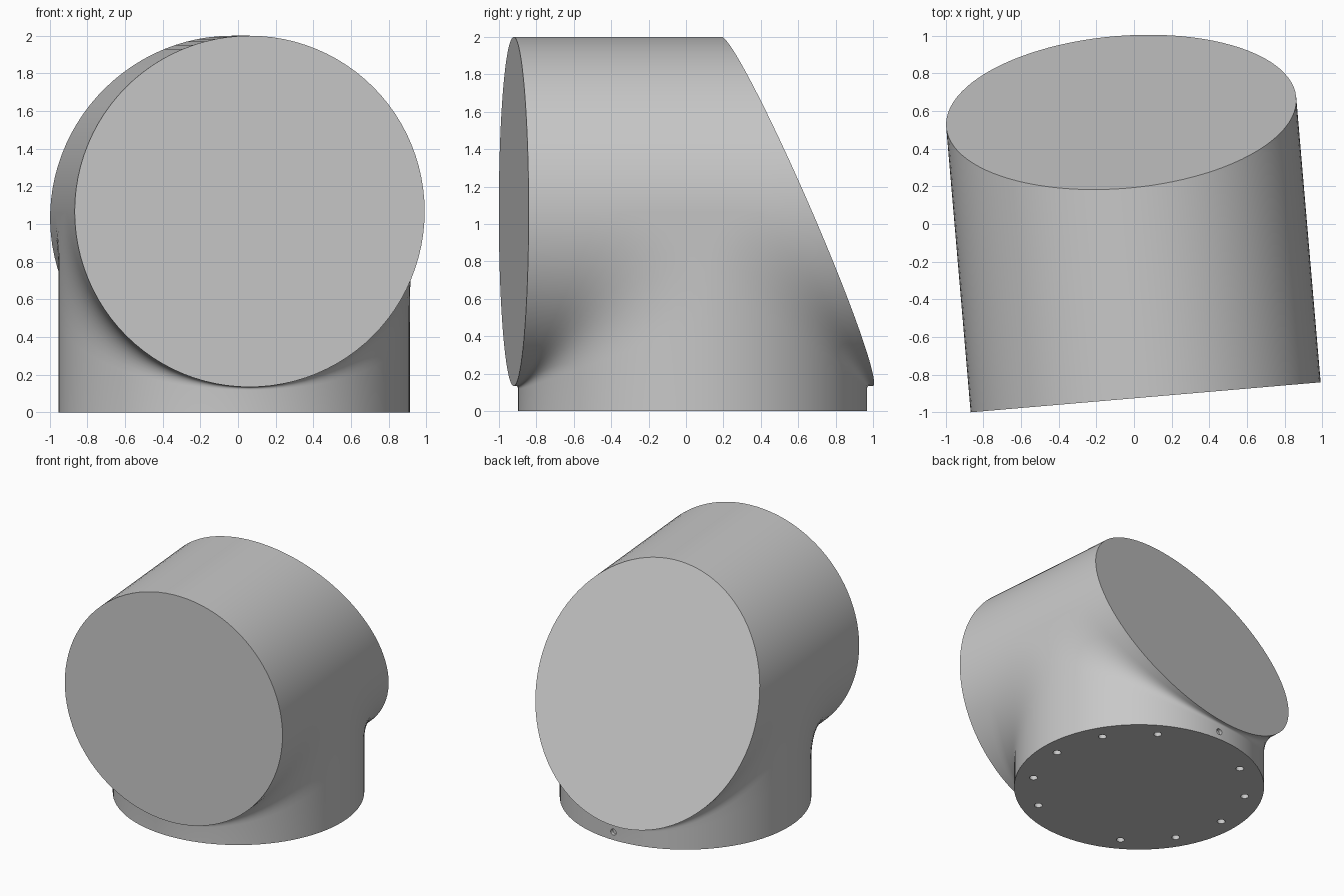
import bpy, bmesh, math
from mathutils import Matrix, Vector

cube = bpy.data.objects.get("Cube")
if cube:
    bpy.data.objects.remove(cube, do_unlink=True)

R = 0.933            # shared radius of both tubes
ZC = 1.067           # height of the horizontal tube axis
FRONT = 0.959        # distance from base axis to the front cap
BACK, SLOPE = 0.561, 0.434   # slanted back cap
BLEND = 0.6          # share of the free length used by the fillet
HALF, ARC = 48, 10   # steps per half turn, steps per fillet
ALIGN = Matrix.Translation((-0.02, 0.035, 0)) @ Matrix.Rotation(math.radians(4.9), 4, "Z")


def back_at(z):
    return BACK - SLOPE * (z - ZC)


def setbacks(s):
    d_front = BLEND * (FRONT - s)
    return d_front, min(d_front, BLEND * (back_at(ZC - s) - s))


def profile(x, s, side):
    """Rise along the base wall, round the corner, run out to a cap."""
    d_front, d_back = setbacks(s)
    d = d_front if side < 0 else d_back
    z = ZC - s
    pts = [(s, 0), (s, z - d_front)]
    for i in range(ARC + 1):
        t = i / ARC
        pts.append((s + d * t * t, z - d * (1 - t) ** 2))
    pts.append((FRONT if side < 0 else back_at(z), z))
    return [Vector((x, side * v, h)) for v, h in pts]


def skin(bm, rows):
    """Join neighbouring rows of points with quads."""
    grid = [[bm.verts.new(p) for p in row] for row in rows]
    for a, b in zip(grid, grid[1:]):
        for i in range(len(a) - 1):
            bm.faces.new((a[i], a[i + 1], b[i + 1], b[i]))


def make_object(name, bm, mat):
    mesh = bpy.data.meshes.new(name)
    bm.to_mesh(mesh)
    bm.free()
    obj = bpy.data.objects.new(name, mesh)
    bpy.context.collection.objects.link(obj)
    mesh.materials.append(mat)
    return obj


grey = bpy.data.materials.new("light_grey")
grey.use_nodes = True
grey.diffuse_color = (0.58, 0.58, 0.58, 1)
grey.node_tree.nodes["Principled BSDF"].inputs["Base Color"].default_value = grey.diffuse_color

# Pipe elbow: base wall and lower half of the horizontal tube
bm = bmesh.new()
angles = [math.pi * (i / HALF - 0.5) for i in range(HALF + 1)]
for side in (-1, 1):
    skin(bm, [profile(R * math.sin(a), R * math.cos(a), side) for a in angles])

# Upper half of the horizontal tube
d_front, d_back = setbacks(0)
upper = []
for a in angles:
    x, z = R * math.sin(a), ZC + R * math.cos(a)
    upper.append([Vector((x, v, z)) for v in (-FRONT, -d_front)]
                 + [Vector((x, min(d_back, back_at(z) - 0.02), z)), Vector((x, back_at(z), z))])
skin(bm, upper)

# Weld the pieces, then close the caps, underside and flank patches
bmesh.ops.remove_doubles(bm, verts=bm.verts, dist=0.0002)
bmesh.ops.holes_fill(bm, edges=[e for e in bm.edges if e.is_boundary], sides=0)
bmesh.ops.recalc_face_normals(bm, faces=bm.faces)
bm.transform(ALIGN)
elbow = make_object("pipe_elbow", bm, grey)

# Bolt holes in the underside and one small port in the back of the base
bm = bmesh.new()
centre = Matrix.Translation((-0.02, 0.035, 0))


def add_pin(radius, depth, matrix):
    bmesh.ops.create_cone(bm, cap_ends=True, segments=20, radius1=radius,
                          radius2=radius, depth=depth, matrix=matrix)


for k in range(12):
    if k not in (3, 9):
        turn = Matrix.Rotation(math.radians(30 * k), 4, "Z")
        add_pin(0.03, 0.2, centre @ turn @ Matrix.Translation((0.8, 0, 0)))
add_pin(0.025, 0.06, centre @ Matrix.Translation((0, R, 0.065)) @ Matrix.Rotation(math.pi / 2, 4, "X"))
cutter = make_object("hole_cutter", bm, grey)
cutter.hide_render = True

bpy.ops.object.select_all(action="DESELECT")
elbow.select_set(True)
bpy.context.view_layer.objects.active = elbow
cut = elbow.modifiers.new("holes", "BOOLEAN")
cut.operation = "DIFFERENCE"
cut.solver = "EXACT"
cut.object = cutter
bpy.ops.object.modifier_apply(modifier=cut.name)
bpy.data.objects.remove(cutter, do_unlink=True)
bpy.ops.object.shade_smooth_by_angle(angle=math.radians(30))
